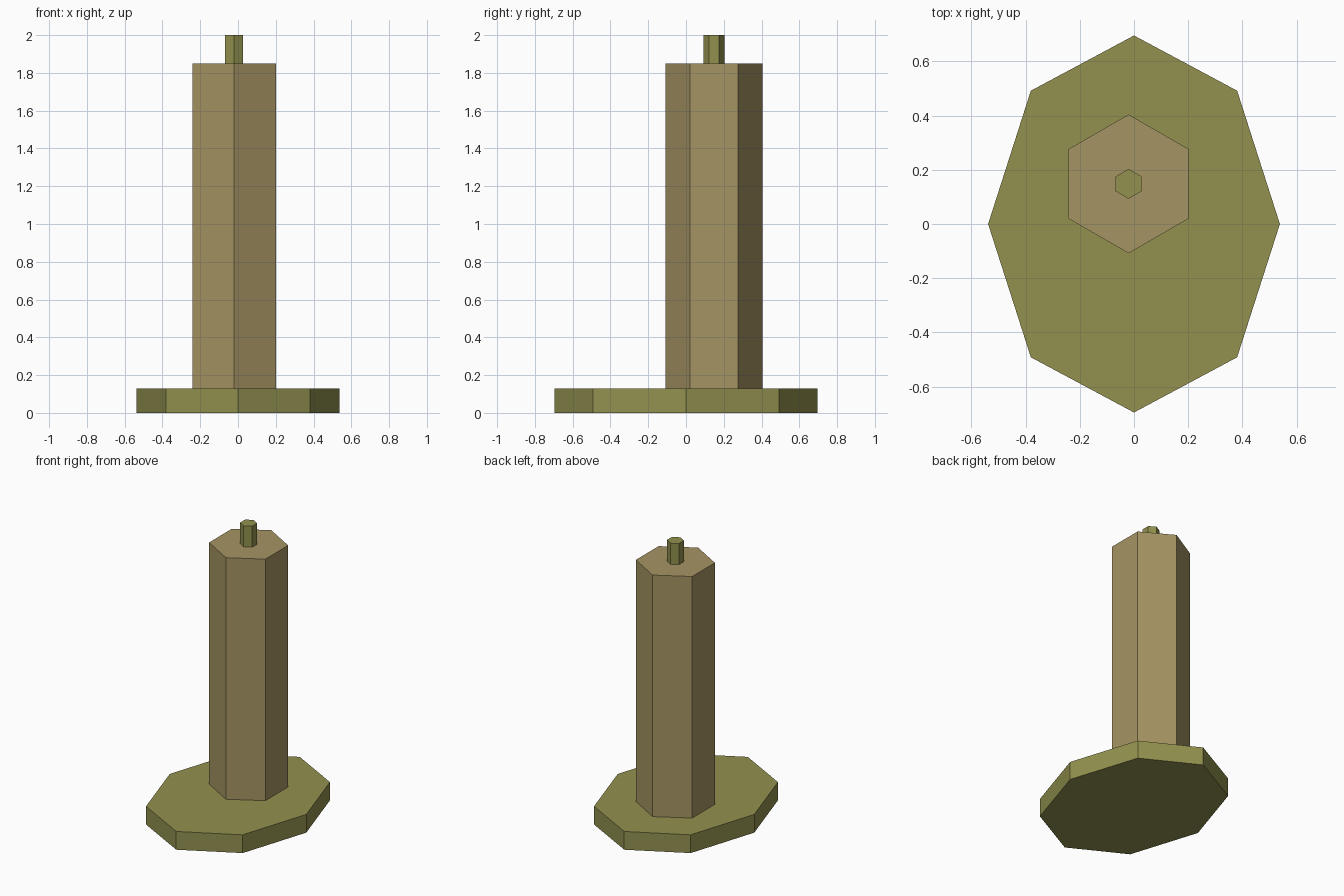
import bpy
import bmesh
from math import sin, cos, tau

cube = bpy.data.objects.get("Cube")
if cube:
    bpy.data.objects.remove(cube, do_unlink=True)


def make_material(name, color):
    mat = bpy.data.materials.new(name)
    mat.use_nodes = True
    mat.diffuse_color = (*color, 1)
    bsdf = next(n for n in mat.node_tree.nodes if n.type == "BSDF_PRINCIPLED")
    bsdf.inputs["Base Color"].default_value = (*color, 1)
    return mat


def prism(name, sides, center, radii, bottom, top, mat):
    """Upright flat-shaded prism with a corner pointing to the back."""
    bm = bmesh.new()
    ring = []
    for i in range(sides):
        a = tau * i / sides
        ring.append(bm.verts.new((-radii[0] * sin(a), radii[1] * cos(a), 0)))
    base = bm.faces.new(ring)
    extruded = bmesh.ops.extrude_face_region(bm, geom=[base], use_keep_orig=True)
    for v in extruded["geom"]:
        if isinstance(v, bmesh.types.BMVert):
            v.co.z = top - bottom
    bmesh.ops.recalc_face_normals(bm, faces=bm.faces[:])
    mesh = bpy.data.meshes.new(name)
    bm.to_mesh(mesh)
    bm.free()
    mesh.materials.append(mat)
    obj = bpy.data.objects.new(name, mesh)
    obj.location = (*center, bottom)
    bpy.context.collection.objects.link(obj)
    return obj


olive = make_material("olive", (0.288, 0.283, 0.078))
tan = make_material("tan", (0.376, 0.296, 0.125))

axis = (-0.02, 0.148)  # the column stands towards the back of the base

# Oval eight-sided base, six-sided column, thin six-sided tip
prism("base", 8, (0, 0), (0.538, 0.695), 0, 0.13, olive)
prism("column", 6, axis, (0.256, 0.256), 0.13, 1.85, tan)
prism("tip", 6, axis, (0.055, 0.055), 1.85, 2.0, olive)
